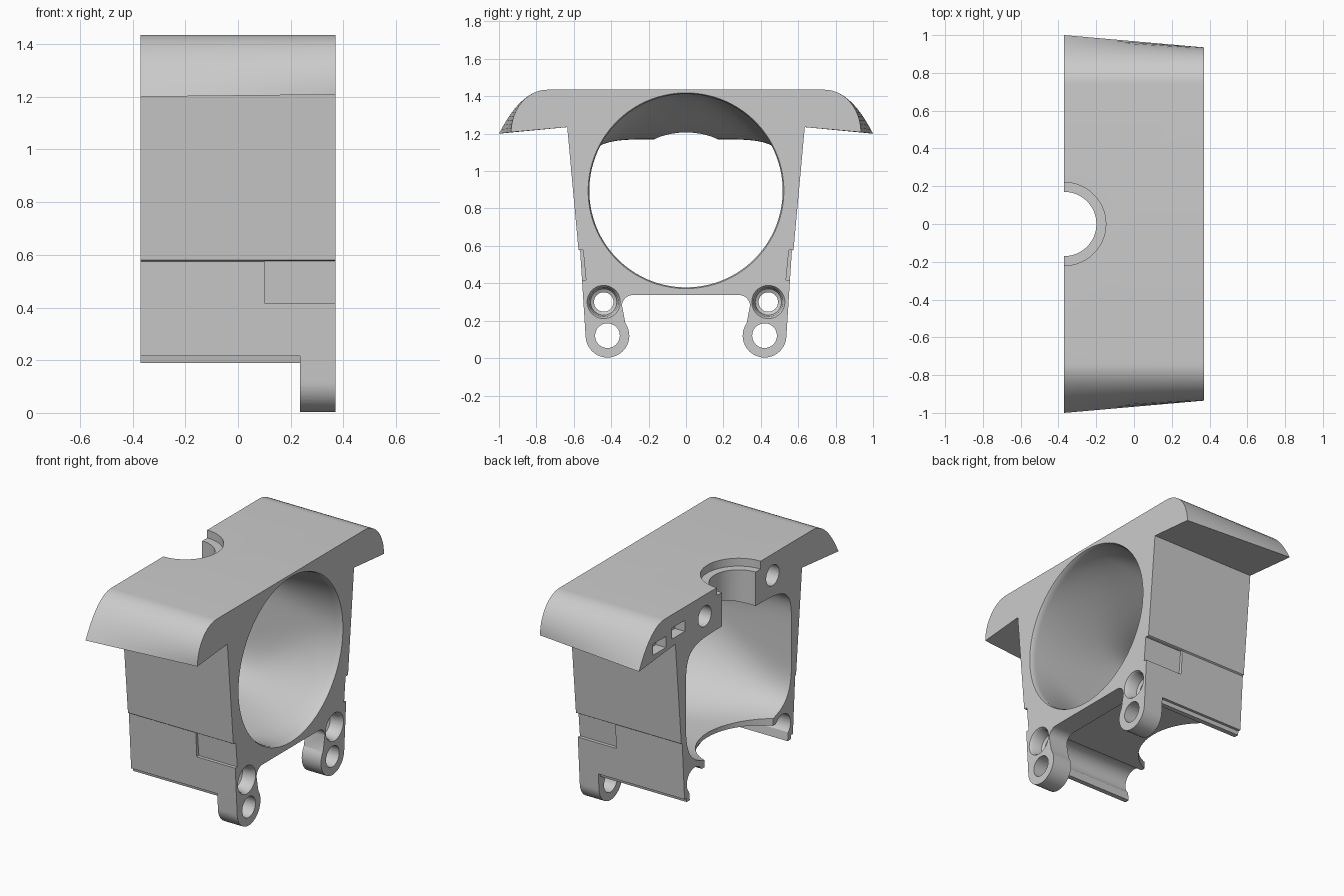
import bpy, bmesh
from math import sin, cos, pi, radians, copysign

cube = bpy.data.objects.get("Cube")
if cube:
    bpy.data.objects.remove(cube)

grey = bpy.data.materials.new("plain grey")
grey.use_nodes = True
grey.diffuse_color = (0.6, 0.6, 0.6, 1)
grey.node_tree.nodes["Principled BSDF"].inputs["Base Color"].default_value = (0.6, 0.6, 0.6, 1)

BACK, FRONT = -0.37, 0.37


def loft(name, rings):
    """Closed solid through rings that share a point count."""
    bm = bmesh.new()
    loops = [[bm.verts.new(p) for p in ring] for ring in rings]
    n = len(loops[0])
    for a, b in zip(loops, loops[1:]):
        for i in range(n):
            j = (i + 1) % n
            bm.faces.new((a[i], a[j], b[j], b[i]))
    bm.faces.new(loops[0][::-1])
    bm.faces.new(loops[-1])
    bm.normal_update()
    bmesh.ops.triangulate(bm, faces=bm.faces[:])
    if bm.calc_volume(signed=True) < 0:
        bmesh.ops.reverse_faces(bm, faces=bm.faces[:])
    mesh = bpy.data.meshes.new(name)
    bm.to_mesh(mesh)
    bm.free()
    mesh.materials.append(grey)
    obj = bpy.data.objects.new(name, mesh)
    bpy.context.collection.objects.link(obj)
    return obj


def arc(y, z, r, start, end, steps=10):
    angles = [radians(start + (end - start) * i / steps) for i in range(steps + 1)]
    return [(y + r * cos(a), z + r * sin(a)) for a in angles]


def mirrored(half):
    return half + [(-y, z) for y, z in reversed(half)]


def at_x(x, points):
    return [(x, y, z) for y, z in points]


def prism(name, points, x0, x1):
    return loft(name, [at_x(x0, points), at_x(x1, points)])


def bore(name, y, z, stations):
    """Turned cutter along x, given (x, radius) stations."""
    return loft(name, [at_x(x, arc(y, z, r, 0, 352.5, 47)) for x, r in stations])


def upright(name, x, r, z0, z1):
    return loft(name, [[(x + a, b, z) for a, b in arc(0, 0, r, 0, 354, 59)] for z in (z0, z1)])


def box(name, x, y, z):
    return prism(name, [(y[0], z[0]), (y[1], z[0]), (y[1], z[1]), (y[0], z[1])], *x)


def cut(target, cutter):
    """Subtract the cutter, taking the first solver that leaves a sound solid."""
    cutter.hide_render = True
    mod = target.modifiers.new(cutter.name, 'BOOLEAN')
    mod.operation = 'DIFFERENCE'
    mod.object = cutter
    for solver in ('MANIFOLD', 'EXACT', 'FLOAT'):
        mod.solver = solver
        bpy.context.view_layer.update()
        graph = bpy.context.evaluated_depsgraph_get()
        mesh = bpy.data.meshes.new_from_object(target.evaluated_get(graph))
        ys = [v.co.y for v in mesh.vertices] or [0]
        if max(ys) - min(ys) > 1.9 and len(mesh.vertices) != len(target.data.vertices):
            target.data = mesh
            break
    target.modifiers.remove(mod)
    bpy.data.objects.remove(cutter)


# Outer shell: feet, leaning walls and overhanging wings
def shell(flare, tip_z):
    half = arc(0.285, 0.28, 0.057, 90, 0, 8)
    half += arc(0.42, 0.12, 0.117, 145, 360, 24)
    half += [(0.566, 0.574), (0.575, 0.58), (0.635, 1.235)]
    for i in range(17):
        t = 1 - i / 16
        a = t * pi / 2
        half.append((0.74 + 0.195 * sin(a) + flare * t ** 3, tip_z + (1.435 - tip_z) * cos(a)))
    return mirrored(half)


body = loft("duct_housing", [at_x(BACK, shell(0.065, 1.2)), at_x(FRONT, shell(0, 1.208))])


# Duct passage: round at the front, squarish at the back
def duct_ring(x, radius=0.517):
    t = min(1, max(0, (0.33 - x) / (0.33 - BACK)))
    t = t * t * (3 - 2 * t)
    ring = []
    for i in range(96):
        a = 2 * pi * (i + 0.5) / 96
        c, s = cos(a), sin(a)
        power = 2 / (6 if s > 0 else 4)
        by = 0.53 * copysign(abs(c) ** power, c)
        bz = 0.77 + 0.4 * copysign(abs(s) ** power, s)
        y = (1 - t) * radius * c + t * by
        z = (1 - t) * (0.895 + radius * s) + t * bz
        ring.append((x, y, z))
    return ring


cut(body, loft("duct_cutter", [duct_ring(-0.45)]
               + [duct_ring(-0.36 + 0.69 * i / 20) for i in range(21)]
               + [duct_ring(0.355), duct_ring(0.39, 0.532)]))

# Space behind the feet, with a rounded channel along each wall
under = [(0.37, 0.343)] + arc(0.44, 0.3, 0.08, 140, -45, 14)
under += [(0.49, 0.19), (0.521, 0.19), (0.526, 0.215), (0.7, 0.215), (0.7, -0.1)]
cut(body, prism("channel_cutter", mirrored(under), -0.5, 0.235))

# Half-round notch with a stepped rim in the top, and an arch in the floor
cut(body, upright("notch_cutter", BACK + 0.001, 0.17, 1.0, 1.6))
cut(body, upright("notch_rim_cutter", BACK + 0.001, 0.22, 1.385, 1.6))
cut(body, upright("floor_arch_cutter", -0.53, 0.38, 0.25, 0.5))

# Holes and side recesses on both sides
for side in (-1, 1):
    cut(body, bore("upper_foot_hole", side * 0.44, 0.3,
                   [(0.1, 0.052), (0.28, 0.052), (0.29, 0.07), (0.355, 0.078), (0.4, 0.11)]))
    cut(body, bore("lower_foot_hole", side * 0.42, 0.12, [(0.1, 0.066), (0.5, 0.066)]))
    cut(body, bore("rear_hole", side * 0.34, 1.3, [(-0.5, 0.065), (-0.2, 0.065)]))
    recess = [(side * y, z) for y, z in
              ((0.535, 0.418), (0.7, 0.418), (0.7, 0.577), (0.55, 0.577))]
    cut(body, prism("side_recess", recess, 0.1, 0.5))

# Rear pockets in one wing
cut(body, box("outer_pocket", (-0.5, -0.3), (0.73, 0.86), (1.25, 1.32)))
cut(body, box("inner_pocket", (-0.5, -0.3), (0.54, 0.67), (1.28, 1.35)))

# One colour, smooth curves and crisp edges
body.data.materials.clear()
body.data.materials.append(grey)
for poly in body.data.polygons:
    poly.material_index = 0
bpy.ops.object.select_all(action='DESELECT')
body.select_set(True)
bpy.context.view_layer.objects.active = body
bpy.ops.object.shade_smooth_by_angle(angle=radians(30))
